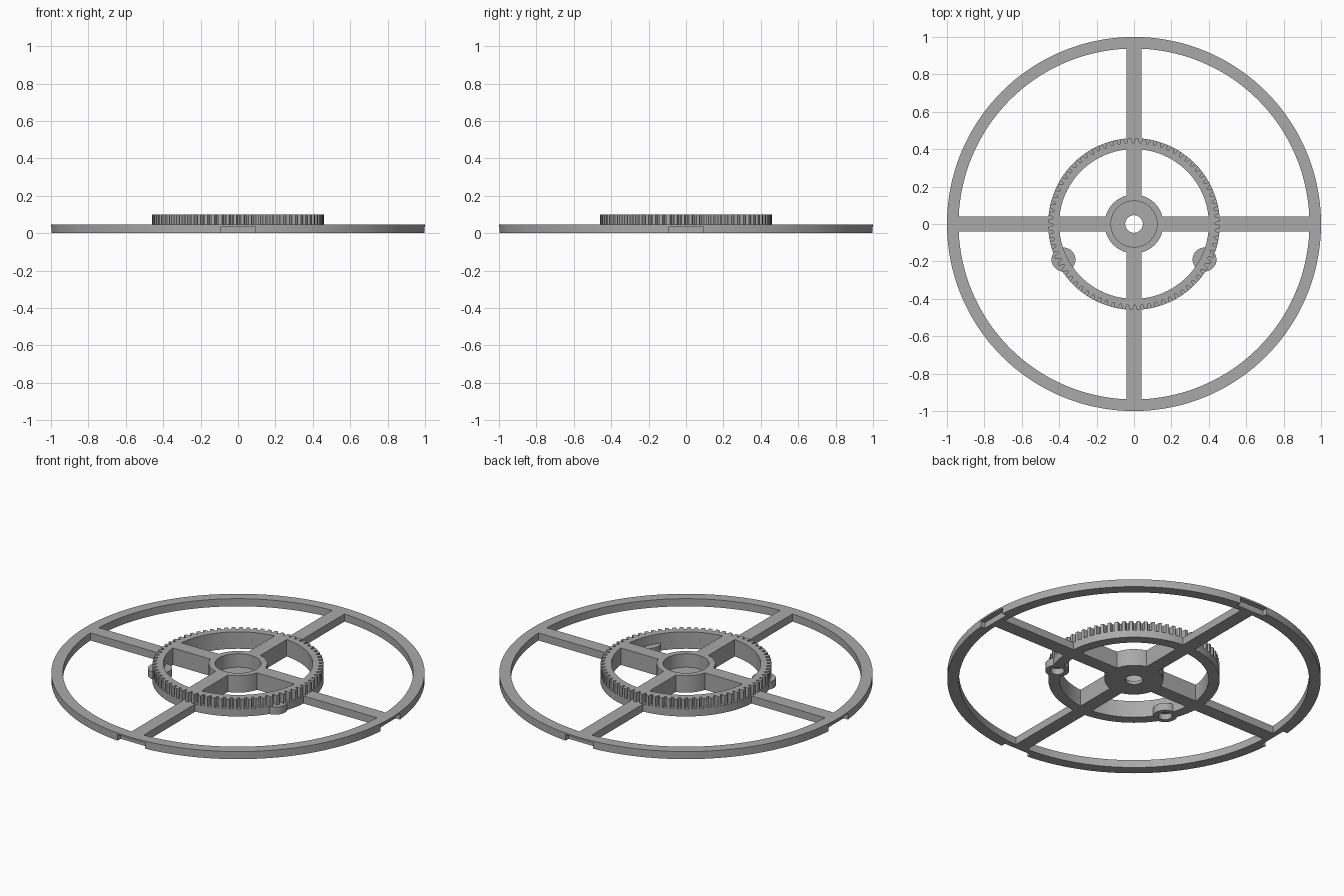
import bpy
import bmesh
from math import cos, sin, pi, radians

default = bpy.data.objects.get("Cube")
if default:
    bpy.data.objects.remove(default, do_unlink=True)

grey = bpy.data.materials.new("plain_grey")
grey.use_nodes = True
grey.diffuse_color = (0.4, 0.4, 0.4, 1)
grey.node_tree.nodes["Principled BSDF"].inputs["Base Color"].default_value = (0.4, 0.4, 0.4, 1)

LOW, TOP = 0.045, 0.1        # wheel thickness and full height
TEETH, SEGMENTS = 72, 144


def finish(name, bm):
    bmesh.ops.recalc_face_normals(bm, faces=bm.faces)
    mesh = bpy.data.meshes.new(name)
    bm.to_mesh(mesh)
    bm.free()
    mesh.materials.append(grey)
    obj = bpy.data.objects.new(name, mesh)
    bpy.context.collection.objects.link(obj)
    return obj


def circle(r, n=SEGMENTS):
    return [(r * cos(2 * pi * i / n), r * sin(2 * pi * i / n)) for i in range(n)]


def ring(name, outer, inner, z0, z1):
    """Closed band between two matching outlines."""
    bm = bmesh.new()
    loops = [[bm.verts.new((x, y, z)) for x, y in pts]
             for pts, z in ((outer, z0), (outer, z1), (inner, z1), (inner, z0))]
    n = len(outer)
    for k in range(4):
        a, b = loops[k], loops[(k + 1) % 4]
        for i in range(n):
            j = (i + 1) % n
            bm.faces.new((a[i], a[j], b[j], b[i]))
    return finish(name, bm)


def box(name, x0, x1, half, z0, z1, angle):
    bm = bmesh.new()
    base = bm.faces.new([bm.verts.new((x * cos(angle) - y * sin(angle),
                                       x * sin(angle) + y * cos(angle), z0))
                         for x, y in ((x0, -half), (x1, -half), (x1, half), (x0, half))])
    top = bmesh.ops.extrude_face_region(bm, geom=[base])["geom"]
    bmesh.ops.translate(bm, vec=(0, 0, z1 - z0),
                        verts=[v for v in top if isinstance(v, bmesh.types.BMVert)])
    return finish(name, bm)


def disc(name, x, y, r, z0, z1):
    bm = bmesh.new()
    bmesh.ops.create_cone(bm, cap_ends=True, segments=40, radius1=r, radius2=r, depth=z1 - z0)
    bmesh.ops.translate(bm, vec=(x, y, (z0 + z1) / 2), verts=bm.verts)
    return finish(name, bm)


def cut(obj, cutters):
    for cutter in cutters:
        mod = obj.modifiers.new("cut", "BOOLEAN")
        mod.operation, mod.solver, mod.object = "DIFFERENCE", "EXACT", cutter
    bpy.context.view_layer.update()
    result = obj.evaluated_get(bpy.context.evaluated_depsgraph_get())
    mesh = bpy.data.meshes.new_from_object(result)
    obj.modifiers.clear()
    obj.data = mesh


quarters = [i * pi / 2 for i in range(4)]

# Outer rim with shallow notches under each spoke end
rim = ring("outer_rim", circle(1), circle(0.938), 0, LOW)
notches = [box("notch_cutter", 0.968, 1.1, 0.09, -0.05, 0.035, a) for a in quarters]
cut(rim, notches)

# Spokes: thin outside the gear, full height inside it
parts = [rim]
for a in quarters:
    parts.append(box("outer_spoke", 0.43, 0.95, 0.04, 0, LOW, a))
    parts.append(box("inner_spoke", 0.145, 0.41, 0.04, 0, TOP, a))

# Hub cup with a floor pierced by the axle hole
parts.append(ring("hub_wall", circle(0.157), circle(0.123), 0, TOP))
parts.append(ring("hub_floor", circle(0.13), circle(0.047), 0, 0.02))

# Gear: plain flange below, toothed band above
flange = ring("gear_flange", circle(0.459), circle(0.4), 0, LOW)
pitch = 2 * pi / TEETH
profile = [((i + f) * pitch, r) for i in range(TEETH)
           for f, r in ((0.0, 0.434), (0.22, 0.434), (0.4, 0.459), (0.82, 0.459))]
parts.append(ring("gear_teeth",
                  [(r * cos(t), r * sin(t)) for t, r in profile],
                  [(0.4 * cos(t), 0.4 * sin(t)) for t, r in profile], LOW, TOP))
parts.append(flange)

# Two round bosses with blind holes underneath
holes = [disc("hole_cutter", s * 0.377, -0.19, 0.037, -0.05, 0.035) for s in (-1, 1)]
for s, side in ((-1, "right"), (1, "left")):
    boss = disc(side + "_boss", s * 0.377, -0.19, 0.064, 0, LOW)
    cut(boss, holes)
    parts.append(boss)
cut(flange, holes)

for cutter in notches + holes:
    bpy.data.objects.remove(cutter, do_unlink=True)

# Smooth the round walls, keep the edges crisp
bpy.ops.object.select_all(action="DESELECT")
for obj in parts:
    obj.select_set(True)
bpy.context.view_layer.objects.active = rim
bpy.ops.object.shade_smooth_by_angle(angle=radians(25))
